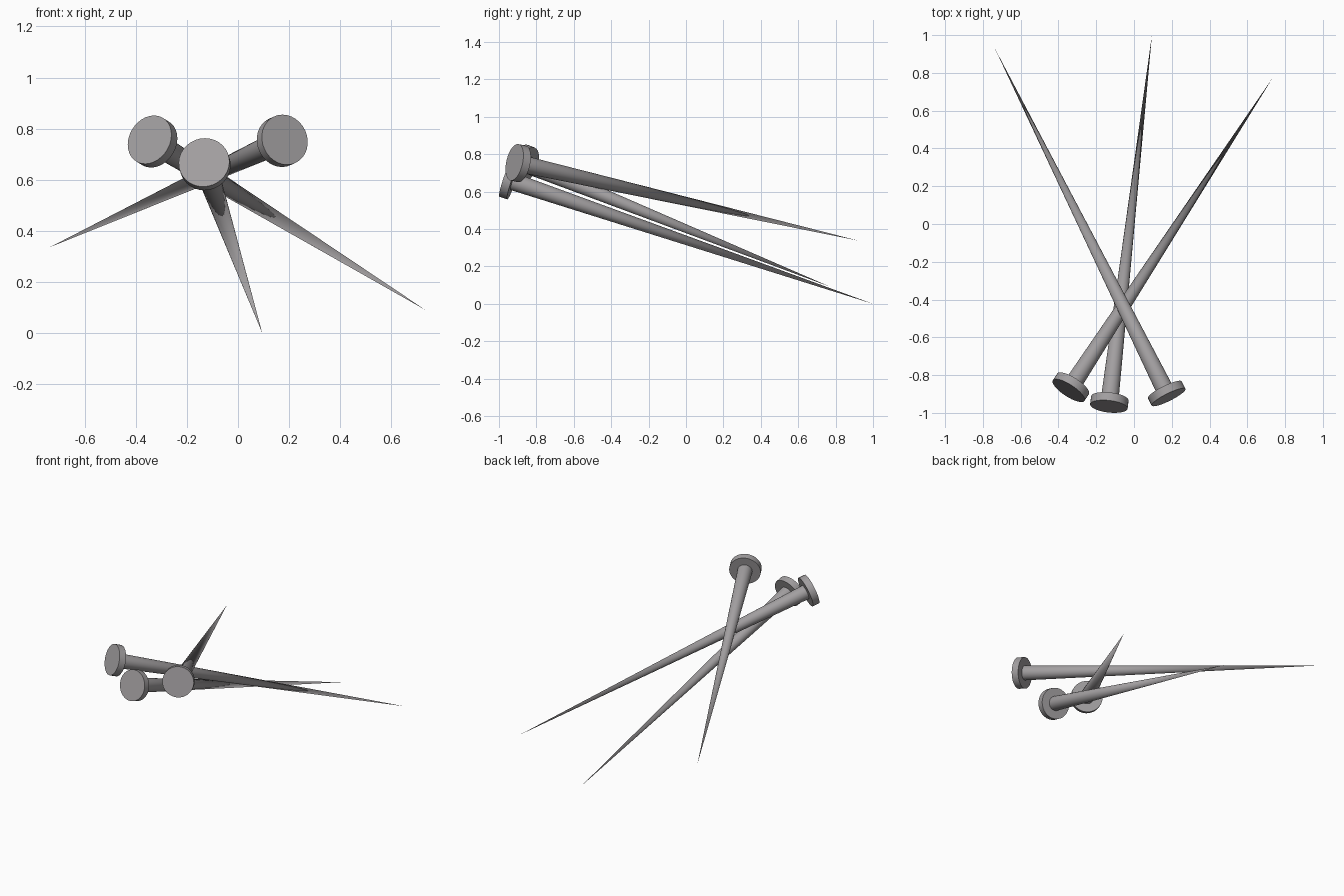
import bpy, bmesh
from mathutils import Vector

if "Cube" in bpy.data.objects:
    bpy.data.objects.remove(bpy.data.objects["Cube"])

HEAD_R, HEAD_T = 0.1, 0.045
SHANK_R = 0.047
SIDES = 32

steel = bpy.data.materials.new("grey steel")
steel.diffuse_color = (0.36, 0.345, 0.352, 1)
steel.use_nodes = True
steel.node_tree.nodes["Principled BSDF"].inputs["Base Color"].default_value = steel.diffuse_color


def tapered(name, start, end, r1, r2):
    """Round tapered solid running from start to end."""
    axis = end - start
    bm = bmesh.new()
    bmesh.ops.create_cone(bm, cap_ends=True, segments=SIDES,
                          radius1=r1, radius2=r2, depth=axis.length)
    mesh = bpy.data.meshes.new(name)
    bm.to_mesh(mesh)
    bm.free()
    mesh.materials.append(steel)
    ob = bpy.data.objects.new(name, mesh)
    bpy.context.collection.objects.link(ob)
    ob.location = (start + end) / 2
    ob.rotation_mode = 'QUATERNION'
    ob.rotation_quaternion = axis.to_track_quat('Z', 'Y')
    bpy.ops.object.select_all(action='DESELECT')
    ob.select_set(True)
    bpy.context.view_layer.objects.active = ob
    bpy.ops.object.shade_smooth_by_angle(angle=0.6)


def nail(name, top, tip):
    """Nail with a flat disc head centred on top and a long point at tip."""
    top, tip = Vector(top), Vector(tip)
    under = top + (tip - top).normalized() * HEAD_T
    tapered(name + "_head", top, under, HEAD_R, HEAD_R)
    tapered(name + "_shank", under, tip, SHANK_R, 0.0)


# Three crossed nails
nail("middle_nail", (-0.133, -0.966, 0.668), (0.095, 1.0, 0.0))
nail("left_nail", (-0.346, -0.882, 0.757), (0.733, 0.772, 0.091))
nail("right_nail", (0.183, -0.917, 0.757), (-0.735, 0.926, 0.337))
